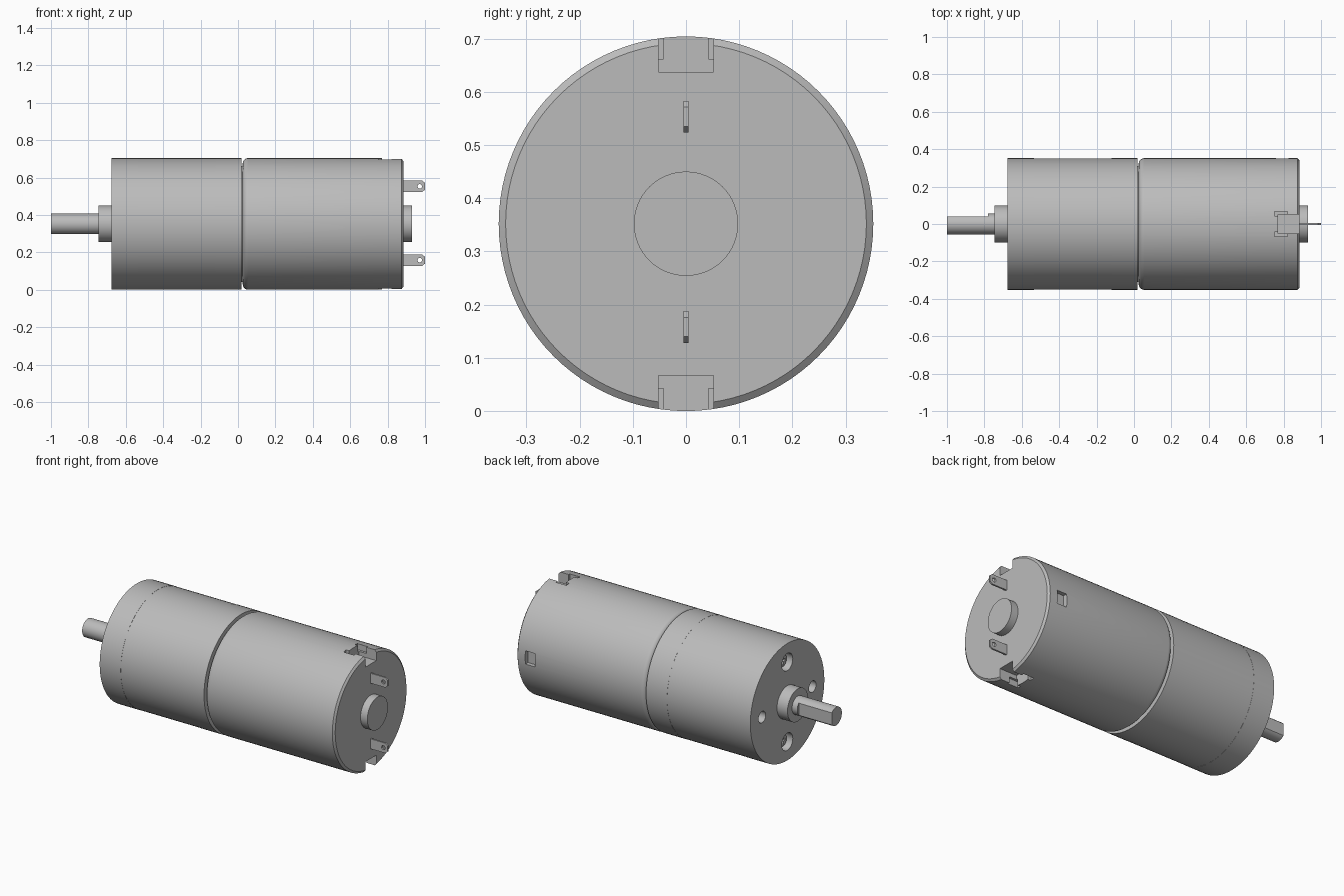
import bpy, bmesh, math
from mathutils import Matrix, Vector

if "Cube" in bpy.data.objects:
    bpy.data.objects.remove(bpy.data.objects["Cube"], do_unlink=True)

AXIS = 0.352      # height of the motor axis
R = 0.352         # body radius

steel = bpy.data.materials.new("grey_steel")
GREY = (0.5, 0.5, 0.5, 1)
steel.diffuse_color = GREY
steel.use_nodes = True
steel.node_tree.nodes["Principled BSDF"].inputs["Base Color"].default_value = GREY


def add_object(name, bm):
    bmesh.ops.recalc_face_normals(bm, faces=bm.faces)
    mesh = bpy.data.meshes.new(name)
    bm.to_mesh(mesh)
    bm.free()
    mesh.materials.append(steel)
    obj = bpy.data.objects.new(name, mesh)
    bpy.context.collection.objects.link(obj)
    return obj


def lathe(name, profile, y=0, z=AXIS, sides=96):
    """Solid of revolution about x from (x, radius) points, capped at both ends."""
    bm = bmesh.new()
    rings = []
    for x, r in profile:
        angles = [math.tau * i / sides for i in range(sides)]
        rings.append([bm.verts.new((x, y + r * math.cos(a), z + r * math.sin(a))) for a in angles])
    for a, b in zip(rings, rings[1:]):
        for i in range(sides):
            j = (i + 1) % sides
            bm.faces.new((a[i], a[j], b[j], b[i]))
    bm.faces.new(rings[0])
    bm.faces.new(rings[-1])
    return add_object(name, bm)


def box(name, x, y, z):
    """Box from three (low, high) ranges."""
    bm = bmesh.new()
    spans = (x, y, z)
    centre = Vector([(a + b) / 2 for a, b in spans])
    size = [b - a for a, b in spans]
    bmesh.ops.create_cube(bm, size=1, matrix=Matrix.Translation(centre) @ Matrix.Diagonal((*size, 1)))
    return add_object(name, bm)


def cut(obj, cutters):
    for cutter in cutters:
        cutter.hide_render = True
        mod = obj.modifiers.new("cut", "BOOLEAN")
        mod.operation = "DIFFERENCE"
        mod.solver = "EXACT"
        mod.object = cutter
        bpy.context.view_layer.objects.active = obj
        bpy.ops.object.modifier_apply(modifier=mod.name)
        bpy.data.objects.remove(cutter, do_unlink=True)


def smooth(obj):
    bpy.ops.object.select_all(action="DESELECT")
    obj.select_set(True)
    bpy.context.view_layer.objects.active = obj
    bpy.ops.object.shade_smooth_by_angle(angle=math.radians(25))


parts = []

# Gearbox: front plate, gear ring and rear plate
front_plate = lathe("gearbox_front_plate", [(-0.675, R), (-0.535, R)])
gear_ring = lathe("gearbox_ring", [(-0.535, R - 0.0008), (-0.12, R - 0.0008)])
rear_plate = lathe("gearbox_rear_plate", [(-0.12, R), (0.02, R)])
parts += [front_plate, gear_ring, rear_plate]

# Mounting holes at the sides, screw wells above and below the shaft
for s in (-1, 1):
    cut(front_plate, [
        lathe("mount_hole", [(-0.70, 0.034), (-0.58, 0.034)], y=s * 0.24, sides=32),
        lathe("screw_well", [(-0.70, 0.052), (-0.60, 0.052)], z=AXIS + s * 0.24, sides=32)])
    screw = lathe("screw_head", [(-0.645, 0.036), (-0.635, 0.044), (-0.595, 0.044)],
                  z=AXIS + s * 0.24, sides=32)
    z = AXIS + s * 0.24
    cut(screw, [box("slot_a", (-0.66, -0.63), (-0.007, 0.007), (z - 0.027, z + 0.027)),
                box("slot_b", (-0.66, -0.63), (-0.027, 0.027), (z - 0.007, z + 0.007))])
    parts.append(screw)

# Output boss and shaft with a flat on its back side
parts.append(lathe("output_boss", [(-0.745, 0.098), (-0.67, 0.098)], sides=64))
shaft = lathe("output_shaft", [(-1.0, 0.055), (-0.74, 0.055)], sides=48)
cut(shaft, [box("flat_cutter", (-1.1, -0.78), (0.041, 0.1), (0.2, 0.5))])
parts.append(shaft)

# Motor can: rounded shoulder at the gearbox, small bevel at the rear rim
shoulder = [(0.055 - 0.03 * math.cos(a), R - 0.03 + 0.03 * math.sin(a))
            for a in [math.radians(d) for d in range(0, 91, 15)]]
can = lathe("motor_can", shoulder + [(0.875, R), (0.885, 0.339)])
cutters = [box("window_cutter", (0.76, 0.825), (0.325, 0.4), (AXIS - 0.04, AXIS + 0.04))]
for s in (-1, 1):
    def height(a, b):
        return tuple(sorted((AXIS + s * a, AXIS + s * b)))
    # Rear notch, with a relief slot along each side
    cutters.append(box("notch", (0.77, 0.95), (-0.052, 0.052), height(0.285, 0.4)))
    for t in (-1, 1):
        side = tuple(sorted((t * 0.042, t * 0.066)))
        cutters.append(box("relief", (0.75, 0.82), side, height(0.31, 0.4)))
cut(can, cutters)
parts.append(can)

# Neck joining gearbox and motor, and the rear bearing cap
parts.append(lathe("joint_neck", [(0.01, 0.31), (0.04, 0.31)]))
parts.append(lathe("rear_bearing_cap", [(0.88, 0.098), (0.93, 0.098)], sides=64))

# Flat terminals with clipped corners and an eyelet
for name, z in (("upper_terminal", 0.553), ("lower_terminal", 0.158)):
    outline = [(0.87, -0.03), (0.985, -0.03), (1.0, -0.018),
               (1.0, 0.018), (0.985, 0.03), (0.87, 0.03)]
    bm = bmesh.new()
    face = bm.faces.new([bm.verts.new((x, -0.005, z + h)) for x, h in outline])
    extruded = bmesh.ops.extrude_face_region(bm, geom=[face])["geom"]
    bmesh.ops.translate(bm, vec=(0, 0.01, 0),
                        verts=[v for v in extruded if isinstance(v, bmesh.types.BMVert)])
    terminal = add_object(name, bm)
    eyelet = lathe("eyelet", [(-0.1, 0.012), (0.1, 0.012)], y=0, z=0, sides=20)
    eyelet.data.transform(Matrix.Translation((0.972, 0, z)) @ Matrix.Rotation(math.pi / 2, 4, "Z"))
    cut(terminal, [eyelet])
    parts.append(terminal)

for part in parts:
    smooth(part)
